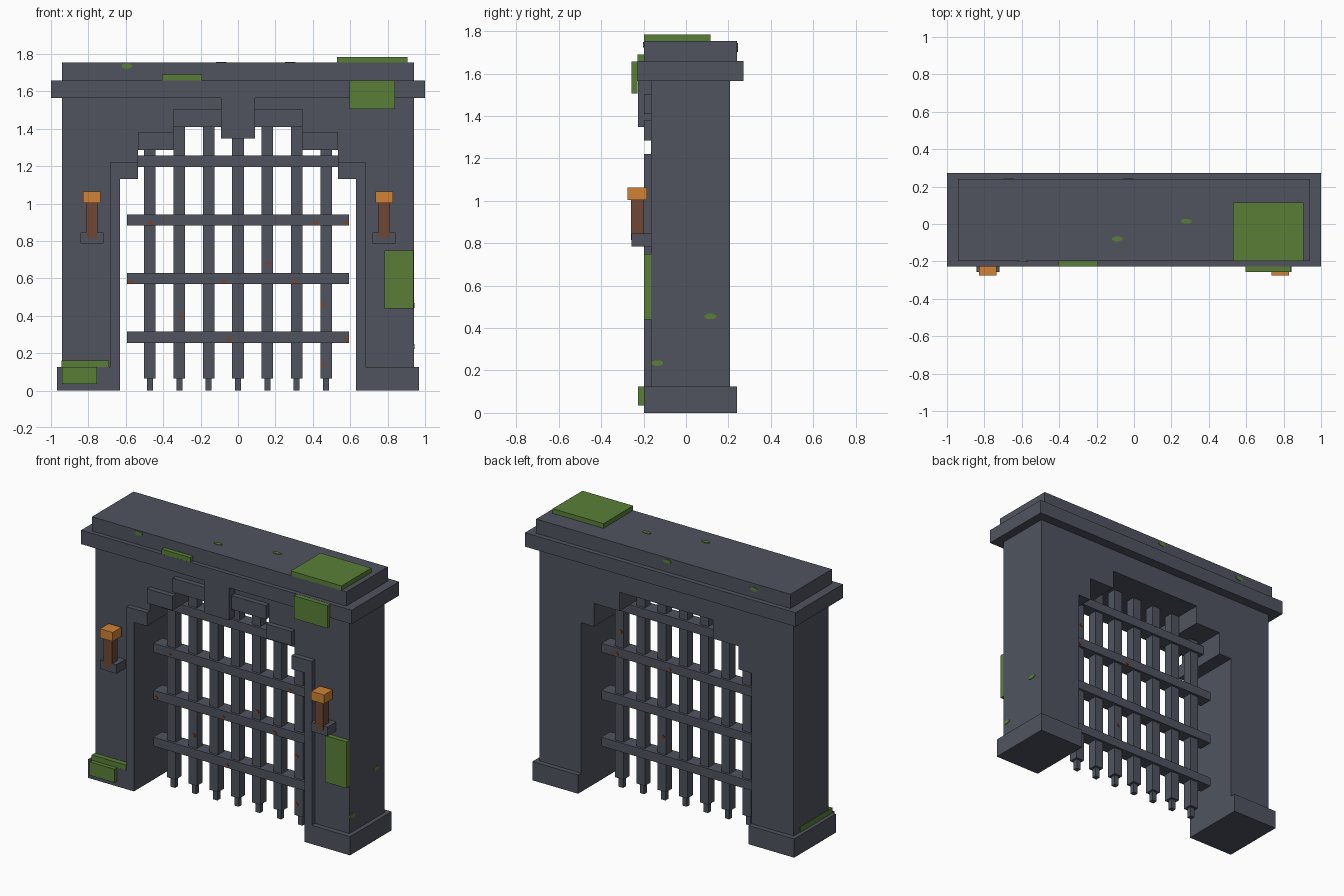
import bpy, bmesh, math
from mathutils import Matrix

if "Cube" in bpy.data.objects:
    bpy.data.objects.remove(bpy.data.objects["Cube"])


def material(name, rgb):
    m = bpy.data.materials.new(name)
    m.diffuse_color = (*rgb, 1)
    m.use_nodes = True
    m.node_tree.nodes["Principled BSDF"].inputs["Base Color"].default_value = m.diffuse_color
    return m


STONE = material("dark stone", (0.080, 0.088, 0.114))
MOSS = material("moss green", (0.102, 0.212, 0.038))
FLAME = material("flame orange", (0.63, 0.225, 0.035))
WOOD = material("torch wood", (0.156, 0.066, 0.036))
RUST = material("rust", (0.195, 0.058, 0.024))


def finish(name, bm, mat):
    bmesh.ops.recalc_face_normals(bm, faces=bm.faces)
    me = bpy.data.meshes.new(name)
    bm.to_mesh(me)
    bm.free()
    me.materials.append(mat)
    ob = bpy.data.objects.new(name, me)
    bpy.context.collection.objects.link(ob)
    return ob


def extrude_xz(name, pts, y0, y1, mat):
    """Front-view outline extruded from y0 to y1."""
    bm = bmesh.new()
    face = bm.faces.new([bm.verts.new((x, y0, z)) for x, z in pts])
    ext = bmesh.ops.extrude_face_region(bm, geom=[face])
    for v in ext["geom"]:
        if isinstance(v, bmesh.types.BMVert):
            v.co.y = y1
    return finish(name, bm, mat)


def box(name, x0, x1, y0, y1, z0, z1, mat):
    return extrude_xz(name, [(x0, z0), (x1, z0), (x1, z1), (x0, z1)], y0, y1, mat)


def mirror_box(name, x0, x1, y0, y1, z0, z1, mat):
    box(name + "_right", x0, x1, y0, y1, z0, z1, mat)
    box(name + "_left", -x1, -x0, y0, y1, z0, z1, mat)


def spot(name, loc, axis, width, height, mat, thick=0.008):
    """Small flat eight-sided patch facing along the given axis."""
    bm = bmesh.new()
    bmesh.ops.create_cone(bm, cap_ends=True, segments=8, radius1=0.5, radius2=0.5, depth=1,
                          matrix=Matrix.Rotation(math.pi / 8, 4, 'Z'))
    bmesh.ops.scale(bm, vec=(width, height, thick), verts=bm.verts)
    if axis == 'Y':
        rot = Matrix.Rotation(math.pi / 2, 4, 'X')
    elif axis == 'X':
        rot = Matrix.Rotation(math.pi / 2, 4, 'Z') @ Matrix.Rotation(math.pi / 2, 4, 'X')
    else:
        rot = Matrix.Identity(4)
    bmesh.ops.transform(bm, matrix=Matrix.Translation(loc) @ rot, verts=bm.verts)
    return finish(name, bm, mat)


# Gate wall with stepped arch opening
half = [(0.94, 1.565), (0.94, 0.125), (0.63, 0.125), (0.63, 1.13), (0.535, 1.13),
        (0.535, 1.285), (0.345, 1.285), (0.345, 1.41)]
extrude_xz("gate_wall", half + [(-x, z) for x, z in reversed(half)], -0.165, 0.207, STONE)

# Pillar bases, cornice and top slab
mirror_box("pillar_base", 0.63, 0.968, -0.199, 0.24, 0, 0.125, STONE)
box("cornice", -1, 1, -0.228, 0.272, 1.565, 1.658, STONE)
box("top_slab", -0.94, 0.94, -0.199, 0.24, 1.658, 1.753, STONE)

# Raised arch trim and keystone
jamb = [(0.63, 0.125), (0.685, 0.125), (0.685, 1.22), (0.535, 1.22), (0.535, 1.13), (0.63, 1.13)]
for side, s in (("right", 1), ("left", -1)):
    extrude_xz("jamb_trim_" + side, [(s * x, z) for x, z in jamb], -0.199, -0.165, STONE)
mirror_box("arch_trim_lower", 0.345, 0.535, -0.199, -0.165, 1.285, 1.38, STONE)
mirror_box("arch_trim_upper", 0.092, 0.345, -0.199, -0.165, 1.41, 1.502, STONE)
box("keystone", -0.092, 0.092, -0.226, -0.165, 1.347, 1.565, STONE)

# Portcullis: upright bars with pointed feet
for i in range(-3, 4):
    x = i * 0.157
    top = 1.285 if abs(i) == 3 else 1.41
    box(f"upright_bar_{i + 4}", x - 0.031, x + 0.031, -0.031, 0.031, 0.065, top, STONE)
    box(f"bar_foot_{i + 4}", x - 0.016, x + 0.016, -0.016, 0.016, 0, 0.065, STONE)

# Portcullis: cross bars
for i in range(4):
    z = 0.285 + i * 0.3135
    box(f"cross_bar_{i + 1}", -0.593, 0.593, -0.047, 0.047, z - 0.03, z + 0.03, STONE)

# Torches on brackets
mirror_box("torch_bracket", 0.718, 0.842, -0.257, -0.165, 0.785, 0.845, STONE)
mirror_box("torch_handle", 0.75, 0.812, -0.26, -0.199, 0.815, 1.003, WOOD)
mirror_box("torch_flame", 0.734, 0.828, -0.275, -0.183, 1.003, 1.063, FLAME)

# Moss slabs
box("moss_roof", 0.53, 0.905, -0.199, 0.115, 1.753, 1.784, MOSS)
box("moss_cornice", 0.595, 0.84, -0.257, -0.228, 1.505, 1.657, MOSS)
box("moss_ledge", -0.405, -0.193, -0.2275, -0.199, 1.658, 1.69, MOSS)
box("moss_pillar", 0.782, 0.9395, -0.198, -0.165, 0.44, 0.75, MOSS)
box("moss_base_front", -0.94, -0.755, -0.226, -0.199, 0.035, 0.125, MOSS)
box("moss_base_top", -0.943, -0.69, -0.1985, 0.14, 0.125, 0.16, MOSS)

# Small moss spots
for i, (axis, loc) in enumerate([
        ('X', (0.94, -0.135, 0.235)), ('X', (0.94, 0.115, 0.455)),
        ('Z', (-0.09, -0.08, 1.753)), ('Z', (0.28, 0.015, 1.753)),
        ('Y', (-0.595, -0.199, 1.735)), ('Y', (-0.67, 0.24, 1.715)), ('Y', (-0.03, 0.24, 1.73))]):
    spot(f"moss_spot_{i + 1}", loc, axis, 0.06, 0.028, MOSS)

# Rust spots on cross bars and uprights, front then back
cross = [(-0.47, 0.895), (0.417, 0.895), (0.578, 0.895), (-0.572, 0.583), (-0.075, 0.583),
         (0.305, 0.583), (-0.048, 0.273), (0.578, 0.273)]
upright = [(0.165, 0.68), (-0.305, 0.396), (0.455, 0.46), (0.455, 0.14)]
rust = [(x, -0.047, z) for x, z in cross] + [(x, -0.031, z) for x, z in upright]
rust += [(0.46, 0.031, 1.05), (0.48, 0.047, 0.9), (0.09, 0.047, 0.9), (0.15, 0.031, 0.43)]
for i, loc in enumerate(rust):
    spot(f"rust_spot_{i + 1}", loc, 'Y', 0.028, 0.024, RUST)
